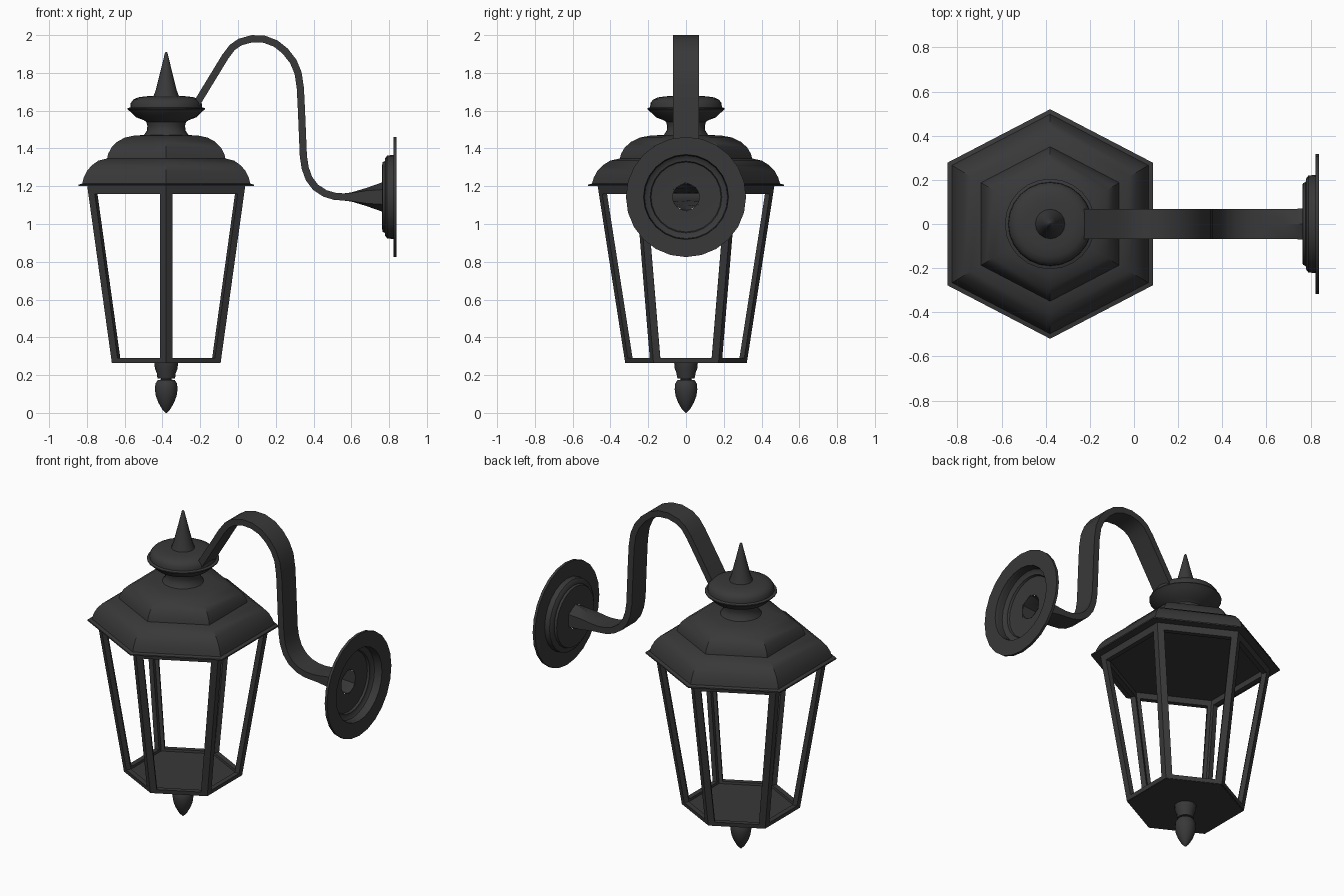
import bpy, bmesh, math
from mathutils import Vector

if "Cube" in bpy.data.objects:
    bpy.data.objects.remove(bpy.data.objects["Cube"])

CX = -0.38                                        # lantern axis
HEX = [(0, .52), (.465, .278), (.465, -.278), (0, -.52), (-.465, -.278), (-.465, .278)]

iron = bpy.data.materials.new("dark_iron")
iron.diffuse_color = (0.04, 0.04, 0.04, 1)
iron.use_nodes = True
iron.node_tree.nodes["Principled BSDF"].inputs["Base Color"].default_value = iron.diffuse_color


def finish(name, bm, angle=35):
    bmesh.ops.remove_doubles(bm, verts=bm.verts, dist=1e-5)
    bmesh.ops.recalc_face_normals(bm, faces=bm.faces)
    me = bpy.data.meshes.new(name)
    bm.to_mesh(me)
    bm.free()
    ob = bpy.data.objects.new(name, me)
    bpy.context.collection.objects.link(ob)
    me.materials.append(iron)
    bpy.ops.object.select_all(action='DESELECT')
    ob.select_set(True)
    bpy.context.view_layer.objects.active = ob
    bpy.ops.object.shade_smooth_by_angle(angle=math.radians(angle))
    return ob


def loft(name, rings, cap_start=True, cap_end=True, angle=35):
    """Skin a list of equal-length point rings."""
    bm = bmesh.new()
    vs = [[bm.verts.new(p) for p in r] for r in rings]
    n = len(vs[0])
    for a, b in zip(vs, vs[1:]):
        for i in range(n):
            bm.faces.new((a[i], a[(i + 1) % n], b[(i + 1) % n], b[i]))
    if cap_start:
        bm.faces.new(vs[0])
    if cap_end:
        bm.faces.new(vs[-1])
    return finish(name, bm, angle)


def hex_ring(half, z):
    """Lantern hexagon whose half width in x is given."""
    s = half / .465
    return [Vector((CX + x * s, y * s, z)) for x, y in HEX]


def circle(r, z, n=24):
    return [(CX + r * math.cos(2 * math.pi * i / n), r * math.sin(2 * math.pi * i / n), z) for i in range(n)]


# Two-tier hexagonal roof
loft("roof", [hex_ring(r, z) for r, z in [
    (.42, 1.2), (.465, 1.2), (.465, 1.208), (.445, 1.214), (.437, 1.245), (.42, 1.28), (.395, 1.31),
    (.36, 1.335), (.313, 1.347), (.308, 1.37), (.29, 1.405), (.26, 1.435), (.22, 1.457),
    (.17, 1.468), (.10, 1.472)]])

# Round neck and collar
loft("collar", [circle(r, z) for r, z in [
    (.125, 1.46), (.115, 1.475), (.102, 1.495), (.1, 1.52), (.105, 1.54), (.12, 1.55), (.16, 1.565),
    (.185, 1.59), (.2, 1.603), (.205, 1.608), (.205, 1.613), (.19, 1.618), (.188, 1.64), (.175, 1.658),
    (.15, 1.67), (.11, 1.676), (.06, 1.678)]])

# Spike on top
loft("top_spike", [circle(r, z, 16) for r, z in [(.07, 1.67), (.055, 1.71), (.03, 1.81), (.007, 1.905), (.003, 1.91)]])

# Pendant finial under the floor
loft("bottom_finial", [circle(r, z, 16) for r, z in [
    (.063, .27), (.06, .235), (.05, .21), (.048, .19), (.045, .183), (.028, .181), (.028, .176), (.045, .174),
    (.057, .155), (.06, .125), (.055, .09), (.042, .055), (.022, .02), (.003, 0)]])

# Floor plate
loft("floor", [hex_ring(.284, .263), hex_ring(.282, .276)])

# Six tapered open panel frames, mitred at the corners
Z0, Z1, STILE = .265, 1.2, .038


def panel_point(side, end, z, inset, depth):
    half = .288 + (.418 - .288) * (z - Z0) / (Z1 - Z0) - depth
    ring = hex_ring(half, z)
    a, b = ring[side], ring[(side + 1) % 6]
    if end:
        a, b = b, a
    return a + (b - a).normalized() * inset


for side in range(6):
    bm = bmesh.new()
    layers = []
    for depth in (0, .03):
        outer = [panel_point(side, e, z, 0, depth) for e, z in ((0, Z0), (1, Z0), (1, Z1), (0, Z1))]
        inset = STILE - depth * .577
        inner = [panel_point(side, e, z, inset, depth) for e, z in ((0, .29), (1, .29), (1, 1.16), (0, 1.16))]
        layers.append(([bm.verts.new(p) for p in outer], [bm.verts.new(p) for p in inner]))
    (o0, i0), (o1, i1) = layers
    for k in range(4):
        j = (k + 1) % 4
        for a, b in ((o0, i0), (o1, i1), (o0, o1), (i0, i1)):
            bm.faces.new((a[k], a[j], b[j], b[k]))
    finish("panel_frame_%d" % (side + 1), bm)

# Swan-neck strap arm: (x, z, half thickness, half width, roundness)
PATH = [(-.245, 1.59), (-.205, 1.66), (-.068, 1.885), (-.03, 1.935), (.01, 1.963), (.075, 1.981), (.14, 1.978),
        (.2, 1.955), (.25, 1.915), (.293, 1.86), (.318, 1.8), (.33, 1.72), (.336, 1.6), (.346, 1.36),
        (.356, 1.295), (.376, 1.24), (.41, 1.195), (.46, 1.162), (.51, 1.147), (.56, 1.143)]
stations = [(x, z, .019, .068, 0) for x, z in PATH]
stations += [(.6, 1.143, .024, .07, .2), (.68, 1.143, .048, .073, .6), (.765, 1.143, .078, .077, 1)]
rings = []
for i, (x, z, t, w, rnd) in enumerate(stations):
    p, q = stations[max(i - 1, 0)], stations[min(i + 1, len(stations) - 1)]
    d = Vector((q[0] - p[0], 0, q[1] - p[1])).normalized()
    nrm = Vector((-d.z, 0, d.x))
    ring = []
    for sy, sn in ((-1, -1), (0, -1), (1, -1), (1, 1), (0, 1), (-1, 1)):
        # flat strap section turning into a hexagon at the wall end
        ny = t * sn * (1 - .5 * rnd * abs(sy))
        ring.append(Vector((x, 0, z)) + nrm * ny + Vector((0, sy * w * (1 - .1 * rnd), 0)))
    rings.append(ring)
loft("arm", rings, cap_end=False)

# Stepped wall plate, hollow at the back
N = 24
plate = []
for x, r in [(.838, .225), (.838, .318), (.822, .318), (.822, .222), (.79, .22), (.779, .205), (.778, .19),
             (.765, .185), (.763, .165), (.763, .07)]:
    plate.append([(x, r * math.cos(2 * math.pi * i / N), 1.143 + r * math.sin(2 * math.pi * i / N)) for i in range(N)])
loft("wall_plate", plate, False, False)
loft("wall_plate_inner_lip", [[(x, r * math.cos(2 * math.pi * i / N), 1.143 + r * math.sin(2 * math.pi * i / N))
                               for i in range(N)] for x, r in [(.838, .225), (.822, .222)]], False, False)
